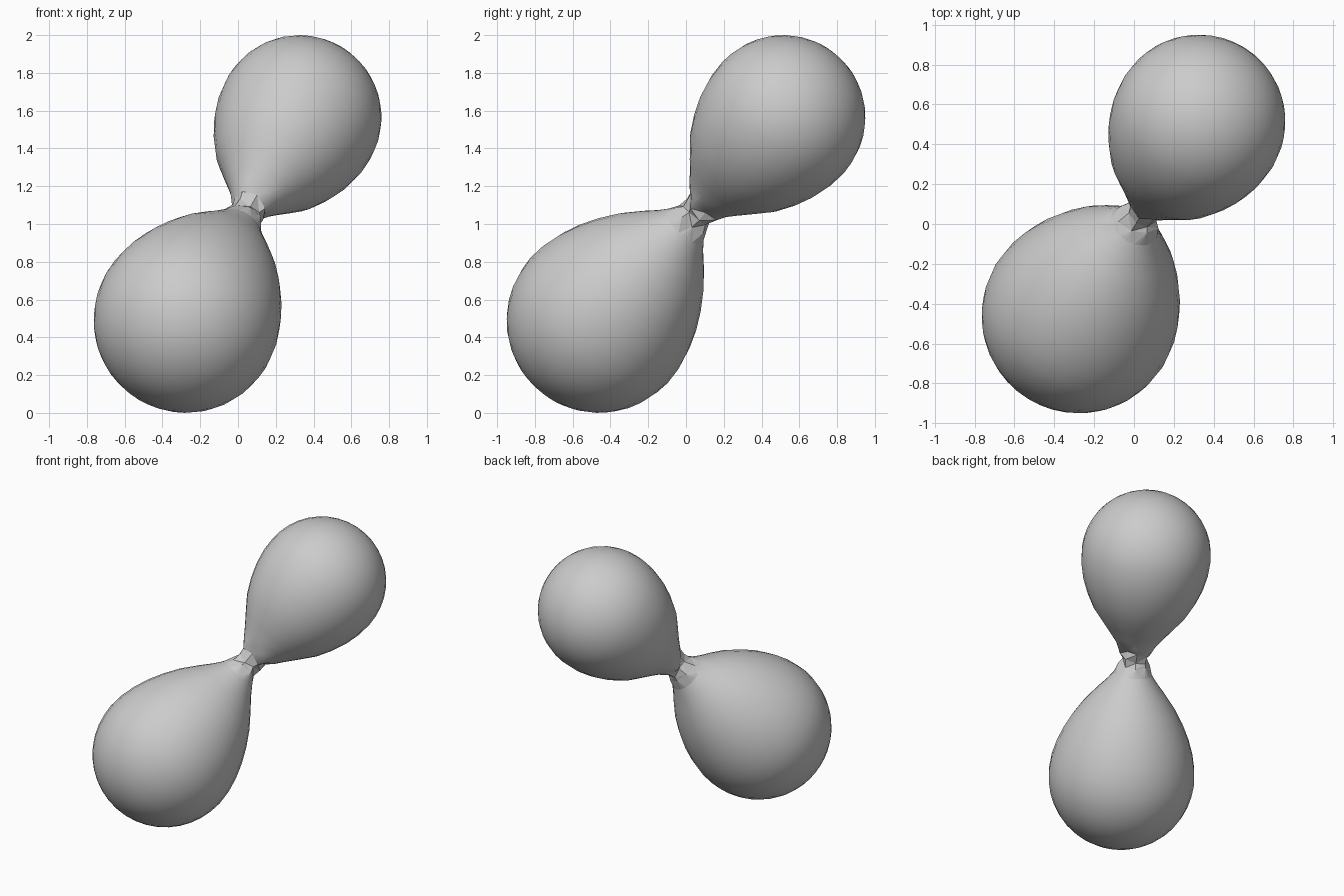
import bpy, bmesh, math, random
from mathutils import Vector, Matrix

cube = bpy.data.objects.get("Cube")
if cube:
    bpy.data.objects.remove(cube, do_unlink=True)
random.seed(4)

SEGMENTS = 32
NECK_SIDES = 8
LOWER = Vector((-0.275, -0.46, 0.49))   # centre of the large lobe
UPPER = Vector((0.325, 0.515, 1.565))   # centre of the small lobe
axis = UPPER - LOWER
length = axis.length

# Single grey material
grey = bpy.data.materials.new("plain grey")
grey.use_nodes = True
colour = (0.6, 0.6, 0.6, 1)
grey.diffuse_color = colour
grey.node_tree.nodes["Principled BSDF"].inputs["Base Color"].default_value = colour


def cap(radius, steps=10):
    """Round outer end of a lobe, as (distance along axis, radius)."""
    angles = [math.pi / 2 * i / steps for i in range(1, steps)]
    return [(-radius * math.cos(a), radius * math.sin(a)) for a in angles]


# Each lobe is a round cap that tapers like a teardrop towards the neck
lower_taper = [(0, .492), (.1, .484), (.2, .46), (.3, .423), (.4, .373), (.5, .311),
               (.6, .232), (.67, .172), (.73, .128)]
upper_taper = [(0, .436), (.1, .429), (.2, .406), (.3, .367), (.4, .314),
               (.5, .236), (.57, .18), (.63, .135)]
neck = [(.78, .1), (.83, .085), (.88, .1)]
lower = cap(.49) + lower_taper
upper = [(length - t, r) for t, r in reversed(cap(.435) + upper_taper)]
rings = [(t, r, False) for t, r in lower] + [(t, r, True) for t, r in neck] \
    + [(t, r, False) for t, r in upper]

bm = bmesh.new()


def add_ring(t, r, coarse):
    """Ring of vertices; coarse neck rings snap to a few uneven corners."""
    group = SEGMENTS // NECK_SIDES
    corners = [(random.uniform(.85, 1.15), random.uniform(-.02, .02)) for _ in range(NECK_SIDES)]
    verts = []
    for i in range(SEGMENTS):
        k, scale, shift = i, 1, 0
        if coarse:
            side = ((i + group // 2) // group) % NECK_SIDES
            k = side * group
            scale, shift = corners[side]
        a = 2 * math.pi * k / SEGMENTS
        verts.append(bm.verts.new((r * scale * math.cos(a), r * scale * math.sin(a), t + shift)))
    return verts


loops = [add_ring(*ring) for ring in rings]
start = bm.verts.new((0, 0, -.49))
end = bm.verts.new((0, 0, length + .435))
for a, b in zip(loops, loops[1:]):
    for i in range(SEGMENTS):
        j = (i + 1) % SEGMENTS
        bm.faces.new((a[i], a[j], b[j], b[i]))
for i in range(SEGMENTS):
    j = (i + 1) % SEGMENTS
    bm.faces.new((start, loops[0][j], loops[0][i]))
    bm.faces.new((end, loops[-1][i], loops[-1][j]))
bmesh.ops.remove_doubles(bm, verts=bm.verts, dist=1e-5)

# Smooth lobes, faceted neck
for f in bm.faces:
    f.smooth = not (.745 < f.calc_center_median().z < .91)
bmesh.ops.triangulate(bm, faces=[f for f in bm.faces if not f.smooth])
bmesh.ops.recalc_face_normals(bm, faces=bm.faces)

# Tilt the form onto its diagonal axis
turn = axis.to_track_quat('Z', 'Y').to_matrix().to_4x4()
bm.transform(Matrix.Translation(LOWER) @ turn)

mesh = bpy.data.meshes.new("pinched_double_lobe")
bm.to_mesh(mesh)
bm.free()
mesh.materials.append(grey)
body = bpy.data.objects.new("pinched_double_lobe", mesh)
bpy.context.collection.objects.link(body)
